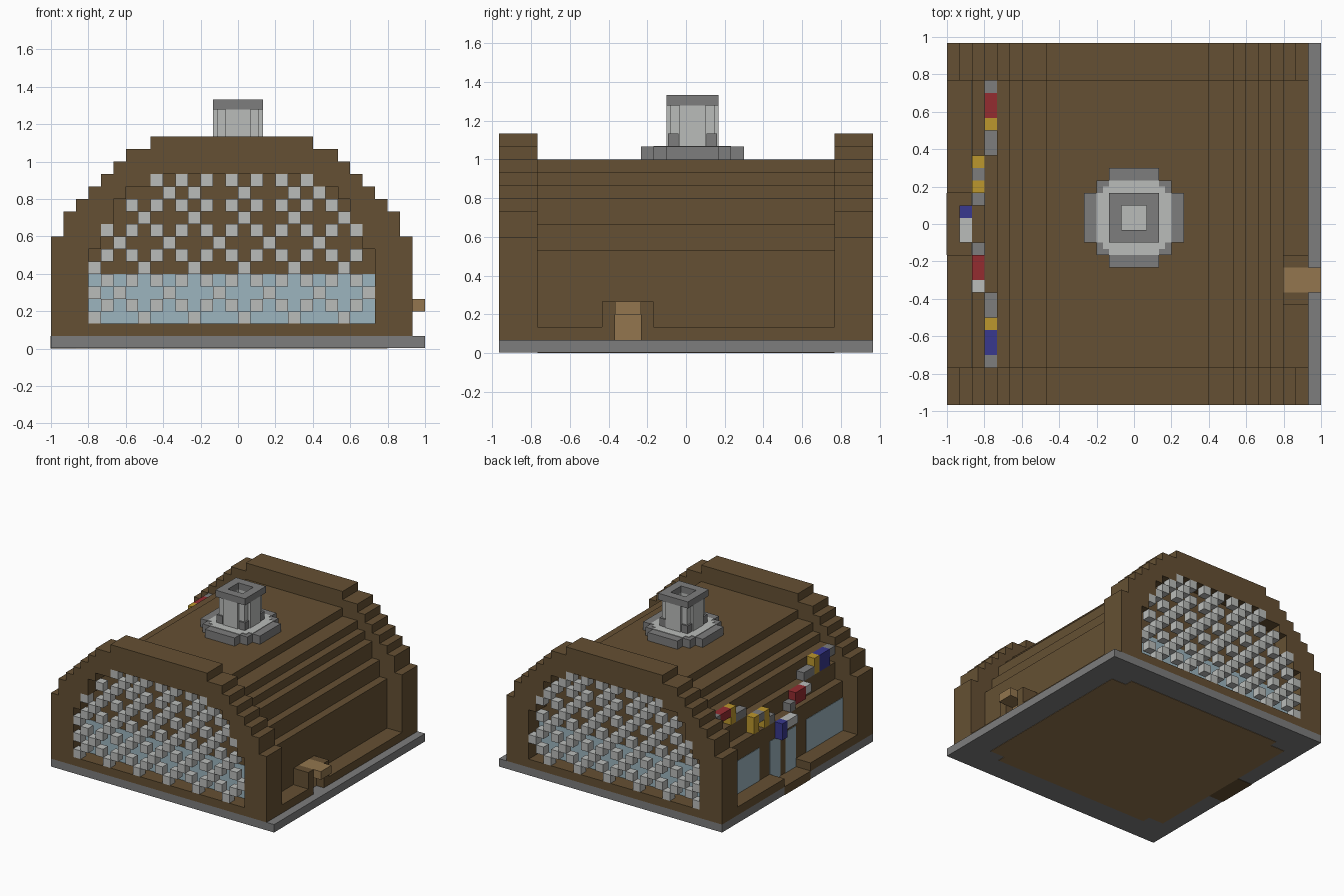
import bpy, bmesh

cube = bpy.data.objects.get("Cube")
if cube:
    bpy.data.objects.remove(cube, do_unlink=True)

V = 1 / 15  # block size


def material(name, rgb):
    lin = [((c / 255 + 0.055) / 1.055) ** 2.4 for c in rgb]
    m = bpy.data.materials.new(name)
    m.use_nodes = True
    m.diffuse_color = (*lin, 1)
    m.node_tree.nodes["Principled BSDF"].inputs["Base Color"].default_value = (*lin, 1)
    return m


BROWN = material("dark_wood", (101, 80, 51))
TAN = material("light_wood", (147, 118, 78))
GREY = material("stone_grey", (125, 125, 125))
LIGHT = material("pale_grey", (186, 188, 186))
GLASS = material("window_blue", (156, 181, 191))
RED = material("flag_red", (148, 44, 48))
YELLOW = material("flag_yellow", (188, 151, 45))
BLUE = material("flag_blue", (56, 56, 142))


def boxes(name, mat, items):
    """One object from boxes (x0, x1, y0, y1, z0, z1) in block units."""
    bm = bmesh.new()
    for x0, x1, y0, y1, z0, z1 in items:
        made = bmesh.ops.create_cube(bm, size=1)["verts"]
        for v in made:
            v.co.x = (x1 if v.co.x > 0 else x0) * V - 1
            v.co.y = ((y1 if v.co.y > 0 else y0) - 14.5) * V
            v.co.z = (z1 if v.co.z > 0 else z0) * V
    mesh = bpy.data.meshes.new(name)
    bm.to_mesh(mesh)
    bm.free()
    mesh.materials.append(mat)
    ob = bpy.data.objects.new(name, mesh)
    bpy.context.collection.objects.link(ob)
    return ob


def flip(items):
    """Mirror boxes from the front end to the back end."""
    return [(a, b, 29 - d, 29 - c, e, f) for a, b, c, d, e, f in items]


def ring(a, b, c, d, z0, z1):
    """Square wall ring one block thick."""
    return [(a, b, c, c + 1, z0, z1), (a, b, d - 1, d, z0, z1),
            (a, a + 1, c + 1, d - 1, z0, z1), (b - 1, b, c + 1, d - 1, z0, z1)]


# Stepped arch rows: left edge, bottom, top (all symmetric about x = 14.5)
ARCH = [(0, 1, 9), (1, 9, 11), (2, 11, 12), (3, 12, 13), (4, 13, 14),
        (5, 14, 15), (6, 15, 16), (8, 16, 17)]
OPENING = [(3, 2, 8), (4, 8, 10), (5, 10, 12), (6, 12, 13), (8, 13, 14)]
BODY = [(2, 1, 8), (3, 8, 10), (4, 10, 12), (5, 12, 13), (6, 13, 14), (8, 14, 15)]


def left_at(rows, z):
    return next((x for x, z0, z1 in rows if z0 <= z < z1), None)


# Base, floor underside and door step
boxes("base", GREY, [(0, 30, 0, 29, 0.04, 1)])
boxes("floor_underside", TAN, [(2, 27, 4, 25, 0, 0.06), (4, 25, 3, 26, 0, 0.06)])
boxes("left_door_step", BROWN, [(-0.02, 2, 12, 17, 0, 1.03)])

# Stepped body
boxes("body", BROWN, [(x, 29 - x, 3, 26, z0, z1) for x, z0, z1 in BODY])

# End arches, lattices and glazing
wall = [(x, 29 - x, 2, 3, z0, z1) for x, z0, z1 in ARCH]
frame = []
for z in range(1, 17):
    outer, inner = left_at(ARCH, z), left_at(OPENING, z)
    if inner is None:
        frame.append((outer, 29 - outer, 0, 2, z, z + 1))
    else:
        frame += [(outer, inner, 0, 2, z, z + 1), (29 - inner, 29 - outer, 0, 2, z, z + 1)]

lattice = []
for z in range(2, 14):
    left = left_at(OPENING, z)
    for x in range(left, 29 - left):
        if z % 2:
            solid = x % 2 == 0
        elif z == 12:
            solid = x in (9, 11, 15, 19, 21)
        else:
            solid = x % 4 == (3 if z % 4 == 2 else 1) or (z == 4 and x == 3)
        if solid:
            lattice.append((x, x + 1, 0, 1, z, z + 1))

glazing = [(3, 26, 1.95, 2, 2, 6)]
for end, turn in (("front", list), ("back", flip)):
    boxes(end + "_arch", BROWN, turn(frame + wall))
    boxes(end + "_lattice", LIGHT, turn(lattice))
    boxes(end + "_glazing", GLASS, turn(glazing))

# Side ledges
boxes("right_ledge", BROWN, [(27, 29, 3, 8, 1, 2), (27, 29, 12, 26, 1, 2)])
boxes("left_ledge", BROWN, [(0, 2, 3, 12, 1, 2), (0, 2, 17, 26, 1, 2)])

# Right door with porch
boxes("right_door_frame", BROWN, [(27, 29, 8, 9, 1, 4), (27, 29, 11, 12, 1, 4)])
boxes("right_door", TAN, [(27, 28, 9, 11, 1, 3)])
boxes("right_porch", TAN, [(27, 30, 9, 11, 3, 4)])

# Left windows and glass doors
boxes("left_windows", GLASS, [(1.95, 2, 3, 10, 2, 6), (1.95, 2, 19, 26, 2, 6)])
boxes("left_glass_doors", GLASS, [(1.95, 2, 12, 14, 1, 6), (1.95, 2, 15, 17, 1, 6)])

# Bunting: x, y start, y end, bottom, top
bunting = {
    "cord": (GREY, [(3, 25, 26, 11, 12), (3, 20, 22, 10, 11), (2, 18, 19, 9, 10),
                    (2, 16, 17, 8, 9), (2, 12, 13, 8, 9), (3, 7, 9, 10, 11),
                    (3, 3, 4, 11, 12)]),
    "red": (RED, [(3, 23, 25, 11, 12), (2, 10, 12, 8.5, 10)]),
    "yellow": (YELLOW, [(3, 22, 23, 10, 12), (2, 19, 20, 8, 10), (2, 17, 18, 8, 10),
                        (3, 6, 7, 10, 12)]),
    "blue": (BLUE, [(1, 15, 16, 6, 8), (3, 4, 6, 10, 12)]),
    "white": (LIGHT, [(1, 13, 15, 7, 8), (2, 9, 10, 9, 10)]),
}
for part, (mat, items) in bunting.items():
    boxes("bunting_" + part, mat, [(x, x + 1, a, b, c, d) for x, a, b, c, d in items])

# Chimney
boxes("chimney_collar", GREY, [(11, 19, 13, 17, 15, 16), (12, 18, 12, 18, 15, 16),
                               (13, 17, 11, 19, 15, 16)])
boxes("chimney_plate", LIGHT, [(12, 18, 13, 17, 15, 16.06), (13, 17, 12, 18, 15, 16.06),
                               (12.5, 17.5, 12.5, 17.5, 15, 16.06)])
stack, feet = [], []
for x in (13, 16):
    for y in (13, 16):
        a, c = (x + 0.3, x + 1) if x < 15 else (x, x + 0.7)
        b, d = (y + 0.3, y + 1) if y < 15 else (y, y + 0.7)
        stack.append((a, c, b, d, 16, 19.2))
        feet.append((x + 0.1, x + 0.9, y + 0.1, y + 0.9, 16, 17))
sides = [(14, 16, 13, 14), (14, 16, 16, 17), (13, 14, 14, 16), (16, 17, 14, 16)]
stack += [(*s, 16, 19.2) for s in sides]
boxes("chimney_stack", LIGHT, stack)
boxes("chimney_feet", GREY, feet)
boxes("chimney_cap", GREY, ring(13, 17, 13, 17, 19.2, 20))
